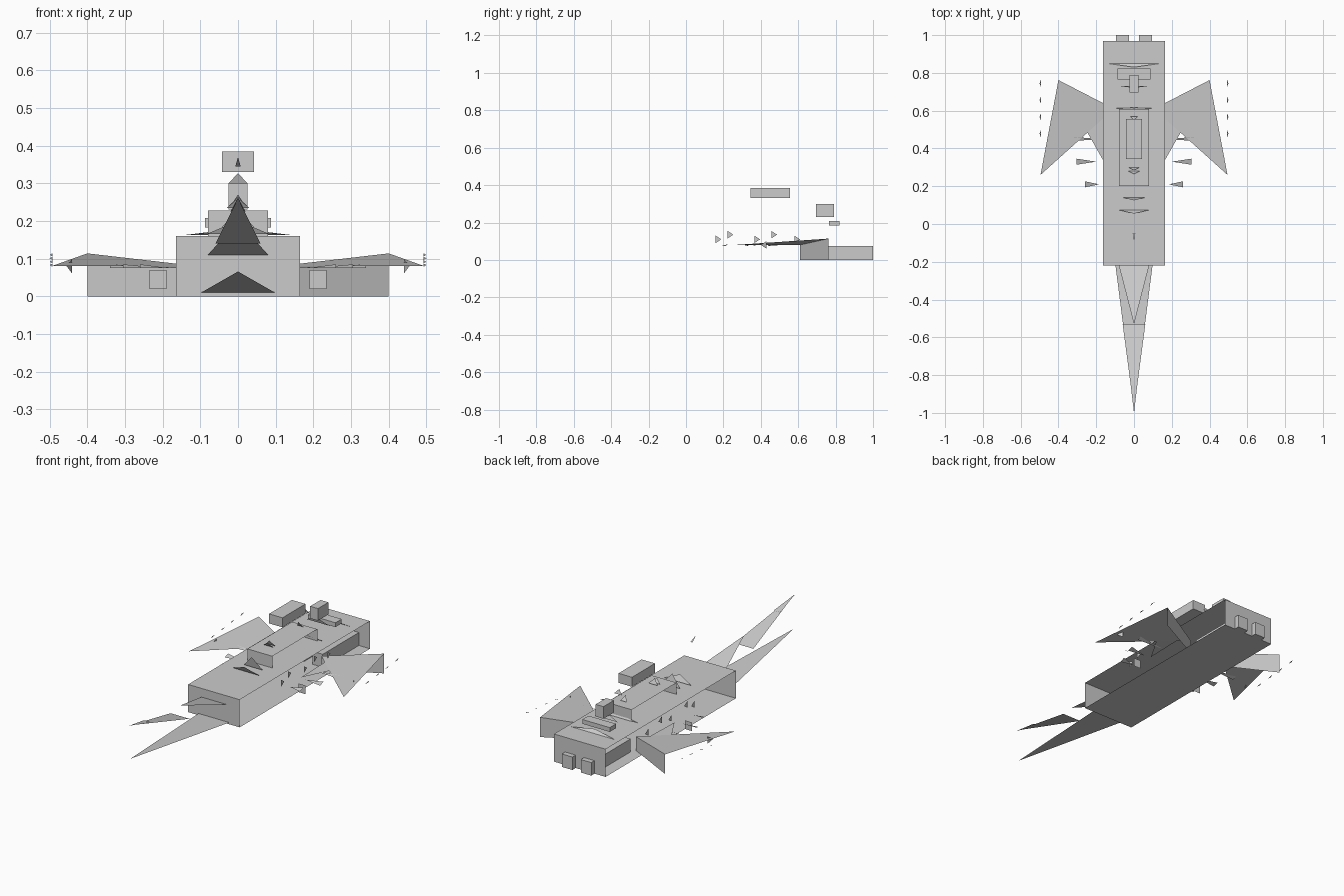
import bpy

if "Cube" in bpy.data.objects:
    bpy.data.objects.remove(bpy.data.objects["Cube"])

# box faces by side; corner index = 4*x + 2*y + z
SIDES = {"left": (0, 1, 3, 2), "right": (4, 6, 7, 5), "front": (0, 4, 5, 1),
         "back": (2, 3, 7, 6), "bottom": (0, 2, 6, 4), "top": (1, 5, 7, 3)}


def mesh(name, verts, faces):
    me = bpy.data.meshes.new(name)
    me.from_pydata(verts, [], faces)
    me.update()
    ob = bpy.data.objects.new(name, me)
    bpy.context.collection.objects.link(ob)
    return ob


def box(name, x, y, z, skip=()):
    verts = [(a, b, c) for a in x for b in y for c in z]
    return mesh(name, verts, [f for s, f in SIDES.items() if s not in skip])


def plate(name, *pts):
    return mesh(name, pts, [tuple(range(len(pts)))])


def mirrored(ob):
    m = ob.modifiers.new("mirror", 'MIRROR')
    m.use_mirror_merge = False
    return ob


def spike(name, half, y, z, tip_y, tip_z):
    """Thin triangle across the centre line with its tip at x = 0."""
    return plate(name, (-half, y, z), (half, y, z), (0, tip_y, tip_z))


OPEN = ("left", "right")

# main hull and deckhouse, open along both sides
box("hull", (-.165, .165), (-.22, .97), (0, .16), OPEN)
box("deckhouse", (-.08, .08), (.20, .61), (.16, .228), OPEN)

# floating bridge blocks
box("bridge", (-.043, .043), (.345, .555), (.33, .385))
box("tower", (-.025, .025), (.695, .79), (.23, .30))
box("aft_deck", (-.088, .088), (.765, .822), (.183, .208))

# engines
mirrored(box("engine", (.027, .094), (.64, 1.0), (0, .075)))

# wings: a thin top plate and a rear wall
mirrored(plate("wing_top", (.106, .61, .08), (.495, .26, .08), (.40, .762, .114)))
mirrored(plate("wing_wall", (.106, .61, 0), (.40, .762, 0), (.40, .762, .114), (.106, .61, .08)))
mirrored(plate("wing_root", (.165, .34, .075), (.25, .49, .08), (.165, .56, .08)))
mirrored(plate("intake", (.19, .28, .02), (.235, .28, .02), (.235, .28, .07), (.19, .28, .07)))

# long prow blades
spike("lower_prow", .098, -.22, .01, -.985, .066)
spike("middle_prow", .08, -.22, .11, -.53, .20)
spike("upper_prow", .06, -.53, .14, -.985, .26)
spike("prow_tip", .02, -.83, .225, -1.0, .262)

# deck spikes on the centre line
for i, (half, y, z, ty, tz) in enumerate([
        (.14, .85, .163, .83, .18), (.075, .73, .20, .72, .23),
        (.12, .615, .165, .605, .18), (.02, .57, .24, .55, .27),
        (.03, .30, .235, .285, .265), (.03, .28, .235, .265, .26),
        (.06, .14, .165, .125, .23), (.085, .075, .165, .055, .20),
        (.025, .62, .30, .61, .327), (.007, -.05, .345, -.09, .37)]):
    spike(f"deck_spike_{i}", half, y, z, ty, tz)

# side spikes pointing inwards
for i, (y, x0, x1, w) in enumerate([(.45, .17, .34, .012), (.33, .20, .305, .016), (.21, .185, .26, .016)]):
    mirrored(plate(f"side_spike_{i}", (x0, y, .075), (x1, y - w, .075), (x1, y + w, .085)))

# upright fins along the hull side
for i, (y, z) in enumerate([(.158, .11), (.366, .11), (.58, .11), (.222, .135), (.457, .135)]):
    mirrored(plate(f"side_fin_{i}", (.165, y, z - .02), (.165, y + .03, z), (.165, y, z + .02)))

# small barbs floating at the wing tip
for i in range(4):
    y, z = .745 - .089 * i, .11 - .009 * i
    mirrored(plate(f"tip_barb_{i}", (.493, y - .018, z - .004), (.5, y, z), (.493, y + .018, z + .004)))
mirrored(plate("wing_barb", (.44, .43, .06), (.455, .40, .08), (.44, .43, .10)))
